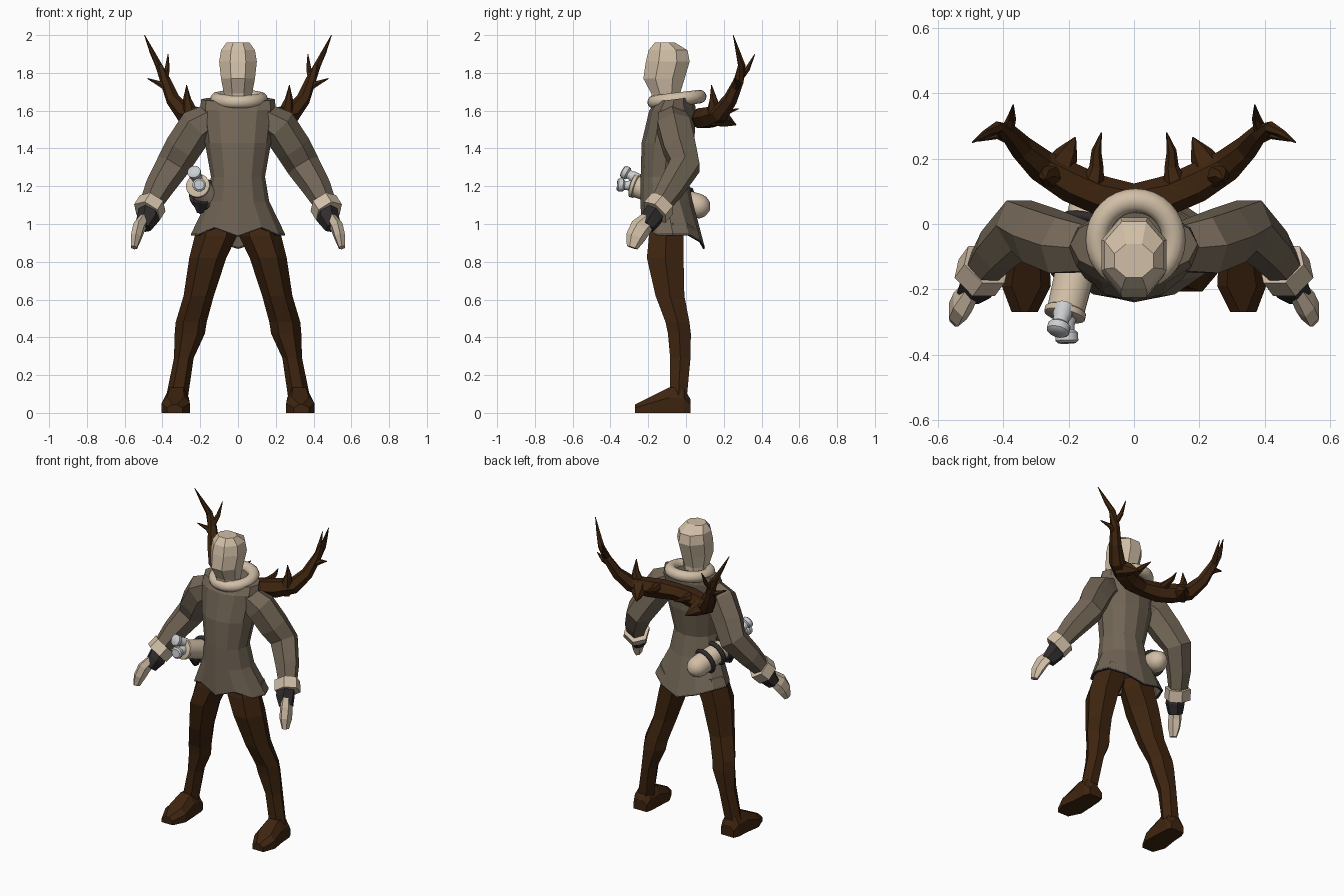
import bpy, bmesh, math
from mathutils import Vector

if "Cube" in bpy.data.objects:
    bpy.data.objects.remove(bpy.data.objects["Cube"])


def material(name, rgb):
    m = bpy.data.materials.new(name)
    m.diffuse_color = (*rgb, 1)
    m.use_nodes = True
    m.node_tree.nodes["Principled BSDF"].inputs["Base Color"].default_value = m.diffuse_color
    return m


COAT = material("coat_taupe", (0.17, 0.133, 0.093))
BROWN = material("dark_brown", (0.048, 0.018, 0.005))
BEIGE = material("pale_beige", (0.64, 0.52, 0.385))
DARK = material("charcoal", (0.03, 0.025, 0.026))
SILVER = material("silver", (0.60, 0.62, 0.63))


def loft(name, rings, mat, smooth=False, side=1, cap=True):
    """Skin a list of equal-length rings and optionally cap both ends."""
    bm = bmesh.new()
    vs = [[bm.verts.new((p[0] * side, p[1], p[2])) for p in r] for r in rings]
    n = len(vs[0])
    for a, b in zip(vs, vs[1:]):
        for i in range(n):
            j = (i + 1) % n
            bm.faces.new((a[i], a[j], b[j], b[i]))
    if cap:
        bm.faces.new(vs[0])
        bm.faces.new(vs[-1])
    bmesh.ops.recalc_face_normals(bm, faces=bm.faces)
    me = bpy.data.meshes.new(name)
    bm.to_mesh(me)
    bm.free()
    me.materials.append(mat)
    ob = bpy.data.objects.new(name, me)
    bpy.context.collection.objects.link(ob)
    if smooth:
        bpy.ops.object.select_all(action='DESELECT')
        ob.select_set(True)
        bpy.context.view_layer.objects.active = ob
        bpy.ops.object.shade_smooth_by_angle(angle=math.radians(40))
    return ob


def oval(cx, cy, z, hx, hy, n, phase=0.0, tilt=0.0):
    """Level ring; tilt raises the back and lowers the front."""
    ring = []
    for i in range(n):
        a = 2 * math.pi * (i + phase) / n
        ring.append((cx + hx * math.cos(a), cy + hy * math.sin(a), z + tilt * math.sin(a)))
    return ring


def tube(pts, n=6, ref=(0, 0, 1), flat=1.0):
    """Rings along a path of (x, y, z, radius); flat scales the ref direction."""
    P = [Vector(p[:3]) for p in pts]
    rings = []
    for i, p in enumerate(P):
        t = (P[min(i + 1, len(P) - 1)] - P[max(i - 1, 0)]).normalized()
        u = Vector(ref)
        u = (u - t * u.dot(t)).normalized()
        v = t.cross(u)
        r = pts[i][3]
        rings.append([p + u * (r * flat * math.cos(2 * math.pi * (k + .5) / n))
                      + v * (r * math.sin(2 * math.pi * (k + .5) / n)) for k in range(n)])
    return rings


# coat body: z, half width, front y, back y, tilt
body = [(1.66, .195, -.16, .035, .012), (1.61, .20, -.195, .05, .01), (1.43, .175, -.235, .045, 0),
        (1.25, .143, -.24, .01, 0), (1.12, .165, -.24, .035, 0), (.96, .25, -.238, .10, 0)]
rings = [oval(0, (f + b) / 2, z, hx, (b - f) / 2, 12, 0, t) for z, hx, f, b, t in body]
# hem: lowest at the back point, notched on either side of the front
hem = {3: .875, 2: .912, 4: .912, 9: .94, 8: .985, 10: .985}
rings[-1] = [(x, y, hem.get(i, .945)) for i, (x, y, z) in enumerate(rings[-1])]


def hem_ring(scale, dz):
    return [(x * scale, -.07 + (y + .07) * scale, z + dz) for x, y, z in rings[-1]]


loft("coat", rings + [hem_ring(.95, .004), hem_ring(.88, .06)], COAT)
# thin dark trim along the hem
loft("hem_trim", [hem_ring(.995, .004), hem_ring(.995, -.007), hem_ring(.945, -.007),
                  hem_ring(.945, .004)], DARK, cap=False)

# head and neck
head = [(1.60, .06, -.17, -.03), (1.69, .075, -.185, -.03), (1.77, .09, -.228, -.005),
        (1.86, .10, -.215, .022), (1.92, .09, -.20, .01), (1.962, .06, -.165, -.06)]
loft("head", [oval(0, (f + b) / 2, z, hx * 1.08, (b - f) / 2 * 1.06, 8, .5)
              for z, hx, f, b in head], BEIGE)


def torus(name, loc, rot, R, r, mat, scale=(1, 1, 1), seg=32):
    bpy.ops.mesh.primitive_torus_add(major_radius=R, minor_radius=r, major_segments=seg,
                                     minor_segments=12, location=loc, rotation=rot)
    ob = bpy.context.object
    ob.name = name
    ob.scale = scale
    ob.data.materials.append(mat)
    bpy.ops.object.shade_smooth()


# padded neck ring
torus("neck_ring", (.005, -.048, 1.66), (.12, 0, 0), .117, .036, BEIGE, (1, 1.03, 1))

for s, tag in ((-1, "right"), (1, "left")):
    # sleeve, cuff, glove and hand
    loft(tag + "_sleeve", tube([(.13, -.075, 1.565, .08), (.215, -.065, 1.518, .10), (.29, -.035, 1.405, .097),
                                (.345, -.005, 1.31, .09), (.42, -.08, 1.19, .075),
                                (.465, -.14, 1.10, .058)], 6, (0, 1, 0)), COAT, side=s)
    loft(tag + "_cuff", tube([(.452, -.124, 1.11, .08), (.482, -.165, 1.062, .08)], 6, (0, 1, 0)),
         BEIGE, side=s)
    loft(tag + "_glove", tube([(.465, -.15, 1.085, .058), (.475, -.18, 1.035, .06), (.503, -.21, .985, .045)],
                              6, (0, 1, 0)), DARK, side=s)
    loft(tag + "_hand", tube([(.495, -.195, 1.025, .045), (.525, -.24, .98, .057),
                              (.54, -.267, .93, .052), (.55, -.285, .875, .03)],
                             6, (1, 0, 0), .6), BEIGE, side=s)
    # leg
    leg = [(.10, -.095, 1.05, .085, .085), (.116, -.105, .94, .112, .105), (.160, -.11, .82, .098, .112),
           (.208, -.085, .62, .08, .088), (.248, -.045, .48, .082, .073), (.255, -.035, .42, .08, .07),
           (.287, -.03, .29, .052, .062), (.322, -.04, .09, .058, .052)]
    loft(tag + "_leg", [oval(*q, 6) for q in leg], BROWN, side=s)
    # boot: y, inner x, outer x, height
    boot = [(.025, .275, .37, .07), (-.01, .265, .385, .13), (-.09, .26, .39, .135),
            (-.19, .255, .405, .085), (-.27, .295, .375, .045)]
    loft(tag + "_boot", [[(a, y, 0), (b, y, 0), (b, y, h * .6), (b - .03, y, h), (a + .03, y, h), (a, y, h * .6)]
                         for y, a, b, h in boot], BROWN, side=s)
    # antler beam and its tines
    tines = {
        "beam": [(-.01, .07, 1.56, .05), (.11, .09, 1.56, .06), (.19, .125, 1.565, .06), (.285, .18, 1.585, .05),
                 (.345, .235, 1.66, .038), (.385, .28, 1.76, .028), (.42, .295, 1.84, .02),
                 (.455, .275, 1.91, .013), (.495, .25, 2.0, .002)],
        "rear_tine": [(.39, .28, 1.77, .022), (.375, .325, 1.82, .014), (.37, .365, 1.90, .002)],
        "outer_tine": [(.37, .26, 1.72, .022), (.42, .275, 1.745, .015), (.478, .255, 1.77, .003)],
        "upper_tine": [(.25, .15, 1.58, .045), (.27, .145, 1.66, .022), (.272, .135, 1.735, .002)],
        "low_tine": [(.24, .15, 1.57, .06), (.205, .215, 1.545, .035), (.18, .265, 1.525, .003)],
        "inner_tine": [(.13, .11, 1.58, .04), (.115, .175, 1.585, .022), (.115, .225, 1.595, .015),
                       (.10, .28, 1.61, .002)],
    }
    for part, pts in tines.items():
        loft(tag + "_antler_" + part, tube(pts, 6), BROWN, side=s)

# flask slung on the hip
A, B = Vector((-.214, -.285, 1.205)), Vector((-.115, .125, 1.075))
axis = B - A
prof = [(0, .056), (.01, .064), (.05, .064), (.06, .058), (.84, .067), (.91, .06), (.965, .042), (1, .008)]
loft("flask", tube([(*(A + axis * t), r) for t, r in prof], 20, (1, 0, 0)), BEIGE, True)
rot = axis.to_track_quat('Z', 'Y').to_euler()
for t in (.37, .50, .70):
    torus("flask_strap", A + axis * t, rot, .070, .014, DARK, seg=24)
# strap knot hanging below the flask
loft("strap_knot", tube([(-.19, -.16, 1.17, .05), (-.20, -.17, 1.11, .045), (-.20, -.16, 1.06, .02)],
                        6, (1, 0, 0)), DARK)

# two bottles poking out of the flask
for name, a, b in (("upper_bottle", (-.212, -.25, 1.235), (-.235, -.335, 1.28)),
                   ("lower_bottle", (-.208, -.26, 1.20), (-.205, -.365, 1.208))):
    a, d = Vector(a), Vector(b) - Vector(a)
    prof = [(0, .03), (.35, .03), (.48, .025), (.62, .025), (.70, .035), (.93, .036), (1, .027)]
    loft(name, tube([(*(a + d * t), r) for t, r in prof], 12, (1, 0, 0)), SILVER, True)
